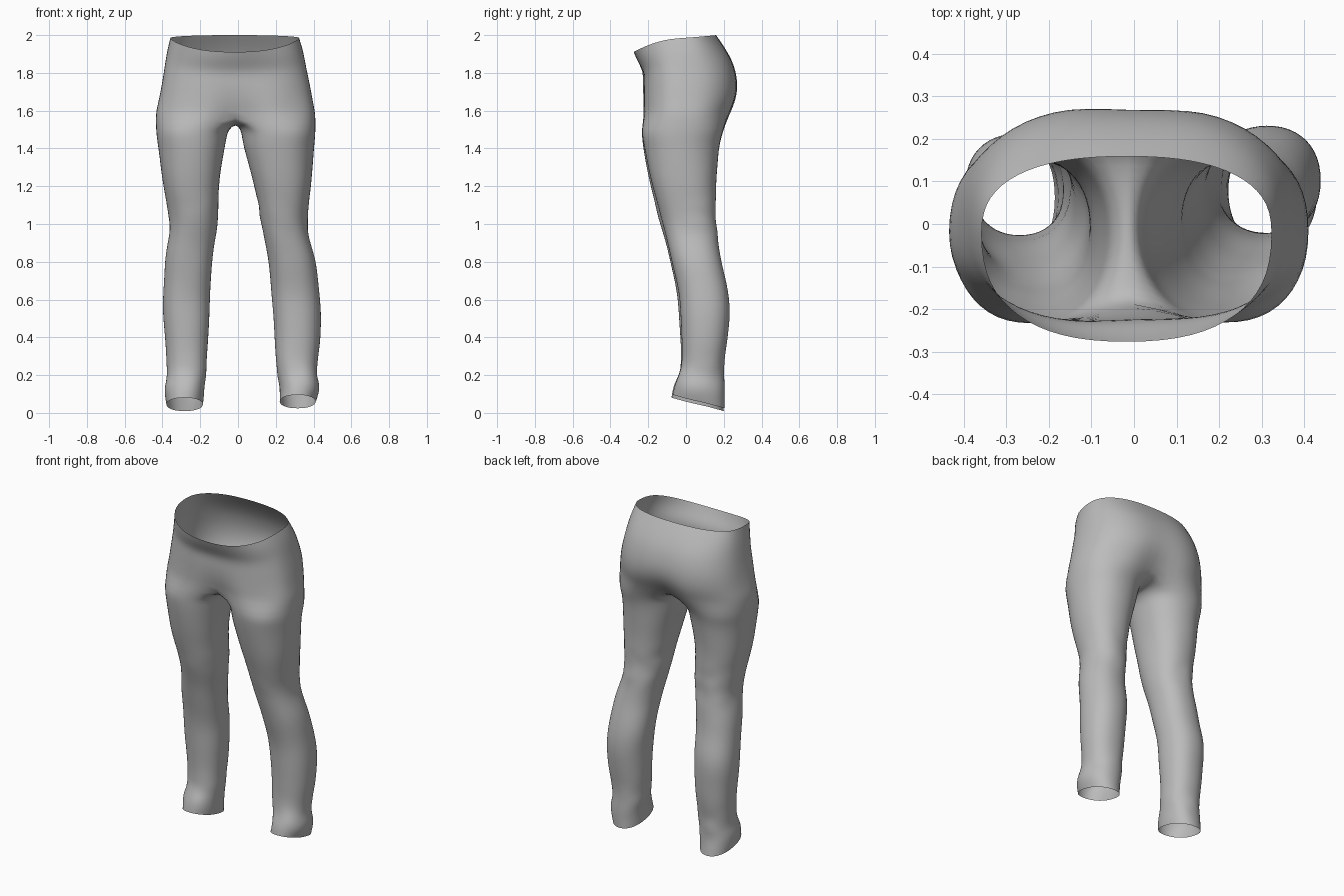
import bpy, bmesh, math
from mathutils import Vector, noise

if "Cube" in bpy.data.objects:
    bpy.data.objects.remove(bpy.data.objects["Cube"], do_unlink=True)

SIDES = 32          # vertices round the hips
HALF = SIDES // 2
LEG = 24            # vertices round each leg


def sample(rows, z):
    """Smooth interpolation of section rows, sorted from high to low."""
    k = 0
    while k < len(rows) - 2 and rows[k + 1][0] > z:
        k += 1
    a, b = rows[k], rows[k + 1]
    p, q = rows[max(k - 1, 0)], rows[min(k + 2, len(rows) - 1)]
    h = b[0] - a[0]
    t = (z - a[0]) / h
    out = []
    for i in range(1, len(a)):
        ma = (b[i] - p[i]) / (b[0] - p[0]) * h
        mb = (q[i] - a[i]) / (q[0] - a[0]) * h
        out.append((2*t**3 - 3*t*t + 1) * a[i] + (t**3 - 2*t*t + t) * ma
                   + (3*t*t - 2*t**3) * b[i] + (t**3 - t*t) * mb)
    return out


def power(v, e):
    return math.copysign(abs(v) ** e, v)


def steps(top, bottom, n):
    return [top + (bottom - top) * i / n for i in range(n + 1)]


# Sections: height, x low, x high, y front, y back
hips = [(1.985, -.36, .325, -.278, .16), (1.92, -.375, .345, -.262, .21),
        (1.85, -.388, .36, -.238, .253), (1.75, -.405, .38, -.235, .282),
        (1.66, -.42, .395, -.236, .277), (1.58, -.437, .412, -.238, .245)]
right_leg = [(1.58, -.437, -.02, -.238, .245), (1.5, -.434, -.05, -.236, .2),
             (1.4, -.422, -.07, -.226, .175), (1.2, -.395, -.1, -.19, .157),
             (1.0, -.364, -.11, -.137, .157), (.8, -.386, -.135, -.085, .175),
             (.6, -.4, -.147, -.045, .21), (.4, -.387, -.155, -.03, .208),
             (.22, -.376, -.165, -.033, .187), (.13, -.392, -.175, -.065, .19),
             (.045, -.38, -.185, -.078, .202)]
left_leg = [(1.58, 0, .412, -.238, .245), (1.5, .012, .412, -.236, .2),
            (1.4, .03, .402, -.222, .175), (1.2, .085, .386, -.18, .162),
            (1.0, .125, .365, -.125, .165), (.8, .16, .412, -.075, .19),
            (.6, .178, .435, -.035, .23), (.4, .195, .436, -.025, .222),
            (.22, .205, .42, -.03, .2), (.13, .215, .43, -.06, .2),
            (.06, .22, .412, -.07, .205)]

bm = bmesh.new()


def hip_ring(z):
    x0, x1, y0, y1 = sample(hips, z)
    ring = []
    low = max(0, (1.75 - z) / .17)
    rise = max(0, (z - 1.7) / .285)
    for i in range(SIDES):
        a = math.tau * i / SIDES
        s, f = math.sin(a), math.cos(a)
        cx, rx = (x0 + x1) / 2, (x1 - x0) / 2
        x = cx + rx * power(s, .84)
        y = -.02 + (-(y0 + .02) if f > 0 else y1 + .02) * -power(f, .8)
        # hollow between the seat halves and towards the crotch
        groove = math.exp(-(x / .09) ** 2)
        y *= 1 - groove * (.07 * (1 - rise) + .2 * low ** 2)
        # waistline dips at the front and rises at the back
        dip = -.075 * max(0, f) ** 1.5 + .015 * max(0, -f)
        ring.append(bm.verts.new((x, y, z + dip * rise - .01 * groove * low)))
    return ring


def leg_ring(rows, z, side):
    x0, x1, y0, y1 = sample(rows, z)
    ring = []
    hem = max(0, 1 - (z - rows[-1][0]) / .2)
    for j in range(LEG):
        a = math.tau * (j - HALF / 2) / LEG
        c, s = math.cos(a), math.sin(a)
        x = (x0 + x1) / 2 + side * (x1 - x0) / 2 * power(c, .9)
        y = (y0 + y1) / 2 + (y1 - y0) / 2 * power(s, .9)
        ring.append(bm.verts.new((x, y, z - .036 * s * hem)))
    return ring


def bridge_rings(a, b):
    n = len(a)
    for i in range(n):
        bm.faces.new((a[i], a[(i + 1) % n], b[(i + 1) % n], b[i]))


# Hips from waistband to crotch
rings = [hip_ring(z) for z in steps(1.985, 1.58, 9)]
for a, b in zip(rings, rings[1:]):
    bridge_rings(a, b)
base = rings[-1]

# Crotch seam from back to front
front, back = base[0].co, base[HALF].co
seam = []
for k in range(1, LEG - HALF):
    t = k / (LEG - HALF)
    p = back.lerp(front, t)
    p.x, p.z = -.012, p.z - .04 * math.sin(math.pi * t) ** .7
    seam.append(bm.verts.new(p))

# Legs
for rows, side in ((left_leg, 1), (right_leg, -1)):
    ring = [base[(side * i) % SIDES] for i in range(HALF + 1)] + seam
    for z in steps(1.5, rows[-1][0], 32):
        new = leg_ring(rows, z, side)
        bridge_rings(ring, new)
        ring = new

# Cloth folds: soft overall, stronger behind the knees and above the hems
bmesh.ops.recalc_face_normals(bm, faces=bm.faces)
bm.normal_update()
moves = []
for v in bm.verts:
    x, y, z = v.co
    knee = math.exp(-((z - 1.03) / .09) ** 2) * (1 if y > 0 else .3)
    ankle = math.exp(-((z - .16) / .07) ** 2)
    soft = noise.noise(Vector((x * 6, y * 6, z * 5)))
    fold = noise.noise(Vector((x * 7 + 4, y * 7, z * 17 + x * 8)))
    moves.append(v.normal * (.005 * soft + (.014 * knee + .014 * ankle) * fold))
for v, m in zip(bm.verts, moves):
    if not v.is_boundary:
        v.co += m

mesh = bpy.data.meshes.new("trousers")
bm.to_mesh(mesh)
bm.free()
trousers = bpy.data.objects.new("trousers", mesh)
bpy.context.collection.objects.link(trousers)

cloth = bpy.data.materials.new("grey cloth")
cloth.use_nodes = True
grey = (.5, .5, .5, 1)
cloth.diffuse_color = grey
cloth.node_tree.nodes["Principled BSDF"].inputs["Base Color"].default_value = grey
mesh.materials.append(cloth)
for p in mesh.polygons:
    p.use_smooth = True
smooth = trousers.modifiers.new("smooth cloth", "SUBSURF")
smooth.levels = smooth.render_levels = 1
